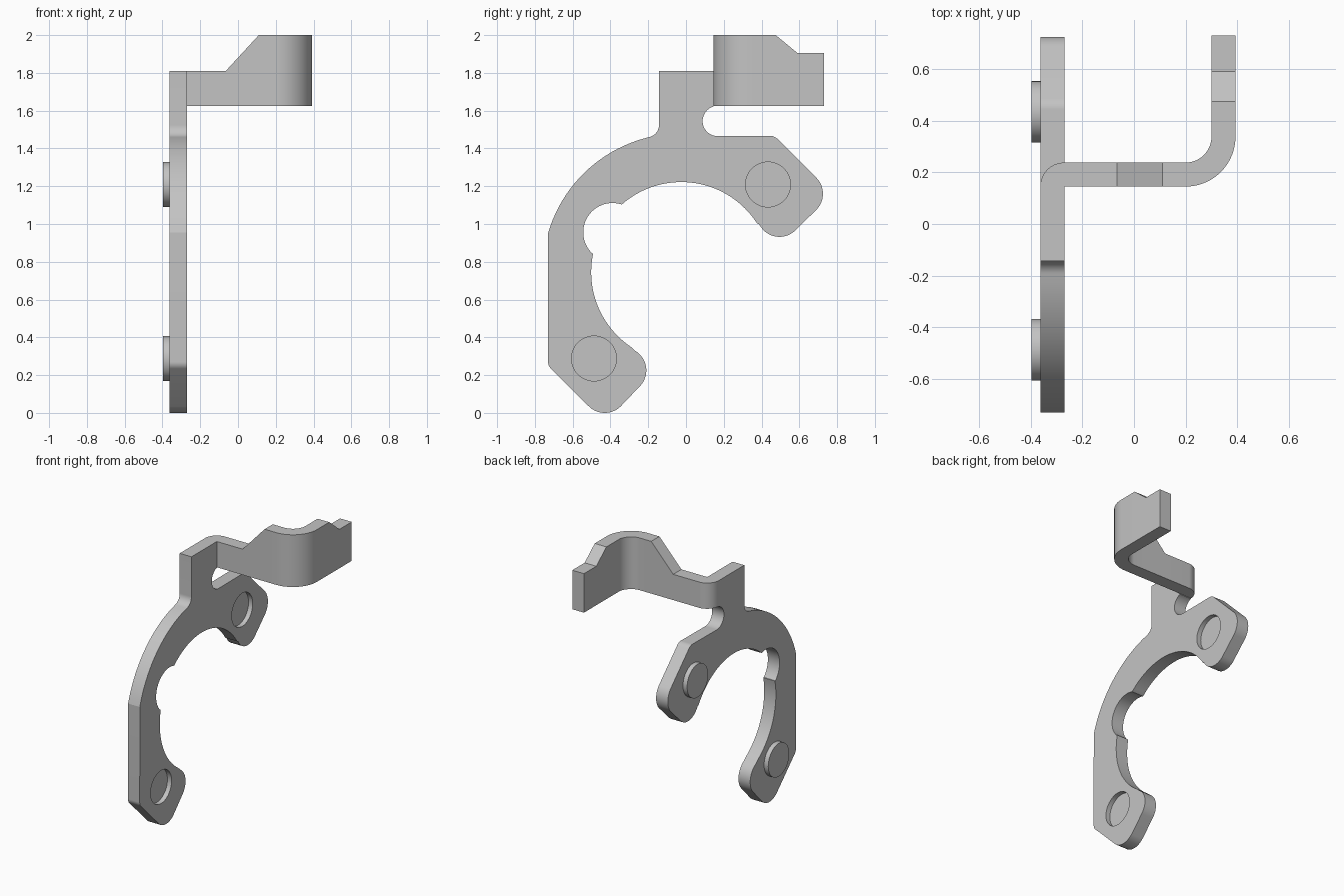
import bpy, bmesh
from math import sin, cos, radians, ceil
from mathutils import Matrix, Vector

cube = bpy.data.objects.get("Cube")
if cube:
    bpy.data.objects.remove(cube)

grey = bpy.data.materials.new("light_grey_metal")
grey.use_nodes = True
grey.diffuse_color = (0.55, 0.55, 0.55, 1)
grey.node_tree.nodes["Principled BSDF"].inputs["Base Color"].default_value = (0.55, 0.55, 0.55, 1)

X_OUT, X_IN, T = -0.363, -0.27, 0.093      # sheet faces and thickness
BOSS, BOSS_R = 0.033, 0.119                # boss height and radius
HOLES = [(0.434, 1.209), (-0.487, 0.288)]


def arc(cx, cy, r, a0, a1, step=5):
    n = max(3, ceil(abs(a1 - a0) / step))
    angles = [radians(a0 + (a1 - a0) * i / n) for i in range(n + 1)]
    return [(cx + r * cos(a), cy + r * sin(a)) for a in angles]


def finish(bm, name):
    bmesh.ops.remove_doubles(bm, verts=bm.verts, dist=1e-5)
    bmesh.ops.recalc_face_normals(bm, faces=bm.faces)
    mesh = bpy.data.meshes.new(name)
    bm.to_mesh(mesh)
    bm.free()
    mesh.materials.append(grey)
    ob = bpy.data.objects.new(name, mesh)
    bpy.context.collection.objects.link(ob)
    bpy.ops.object.select_all(action='DESELECT')
    ob.select_set(True)
    bpy.context.view_layer.objects.active = ob
    bpy.ops.object.shade_smooth_by_angle(angle=radians(15))
    return ob


# Hooked plate: outline in y, z, clockwise from the top of the tab
C = (-0.025, 0.745)
outline = [(-0.143, 1.81), (0.145, 1.81), (0.145, 1.625)]
outline += arc(0.168, 1.545, 0.08, 107, 270)        # relief notch
outline += arc(0.443, 1.407, 0.06, 90, 45)          # upper foot
outline += arc(0.605, 1.16, 0.12, 45, -45)
outline += arc(0.495, 1.052, 0.12, -45, -153)
outline += arc(*C, 0.477, 33, 131, 3)               # inner curve
outline += arc(-0.389, 0.956, 0.155, 72, 226)       # round bite
outline += arc(*C, 0.477, 168, 236, 3)
outline += arc(-0.33, 0.225, 0.12, 58, -45)         # lower foot
outline += arc(-0.43, 0.12, 0.12, -45, -135)
outline += arc(-0.68, 0.27, 0.05, 225, 180)
outline += arc(*C, 0.735, 163.4, 103.2, 3)          # outer curve
outline += arc(-0.208, 1.524, 0.065, -76.8, 0)

bm = bmesh.new()
loops = [outline] + [arc(y, z, BOSS_R, 0, 360, 7.5)[:-1] for y, z in HOLES]
edges = []
for pts in loops:
    vs = [bm.verts.new((X_OUT, y, z)) for y, z in pts]
    edges += [bm.edges.new((vs[i - 1], vs[i])) for i in range(len(vs))]
bmesh.ops.triangle_fill(bm, edges=edges, use_beauty=True, normal=Vector((-1, 0, 0)))
ext = bmesh.ops.extrude_face_region(bm, geom=bm.faces[:])
moved = [g for g in ext["geom"] if isinstance(g, bmesh.types.BMVert)]
bmesh.ops.translate(bm, verts=moved, vec=(T, 0, 0))
finish(bm, "hooked_plate")

# Pressed bosses: raised outside, recessed inside
for (y, z), name in zip(HOLES, ("upper_boss", "lower_boss")):
    bm = bmesh.new()
    place = Matrix.Translation((X_OUT - BOSS + T / 2, y, z)) @ Matrix.Rotation(radians(90), 4, 'Y')
    bmesh.ops.create_cone(bm, cap_ends=True, segments=48, radius1=BOSS_R, radius2=BOSS_R,
                          depth=T, matrix=place)
    finish(bm, name)

# Bent arm: stations of (front point, back point, top height)
Y0, LOW, HIGH, END = 0.145, 1.81, 2.0, 1.905
stations = [((X_IN, Y0), p, LOW) for p in arc(X_IN, Y0, T, 180, 90)]
stations += [((x, Y0), (x, Y0 + T), top) for x, top in ((-0.065, LOW), (0.11, HIGH))]
stations += [(p, q, HIGH) for p, q in zip(arc(0.2, 0.338, 0.193, -90, 0),
                                          arc(0.2, 0.338, 0.1, -90, 0))]
stations += [((0.393, y), (0.3, y), top) for y, top in ((0.475, HIGH), (0.59, END), (0.73, END))]

bm = bmesh.new()
rings = []
for p, q, top in stations:
    rings.append([bm.verts.new((*pt, z)) for pt, z in
                  ((p, 1.625), (q, 1.625), (q, top), (p, top))])
for a, b in zip(rings, rings[1:]):
    for i in range(4):
        j = (i + 1) % 4
        bm.faces.new((a[i], a[j], b[j], b[i]))
bm.faces.new(rings[0])
bm.faces.new(rings[-1])
finish(bm, "bent_arm")
